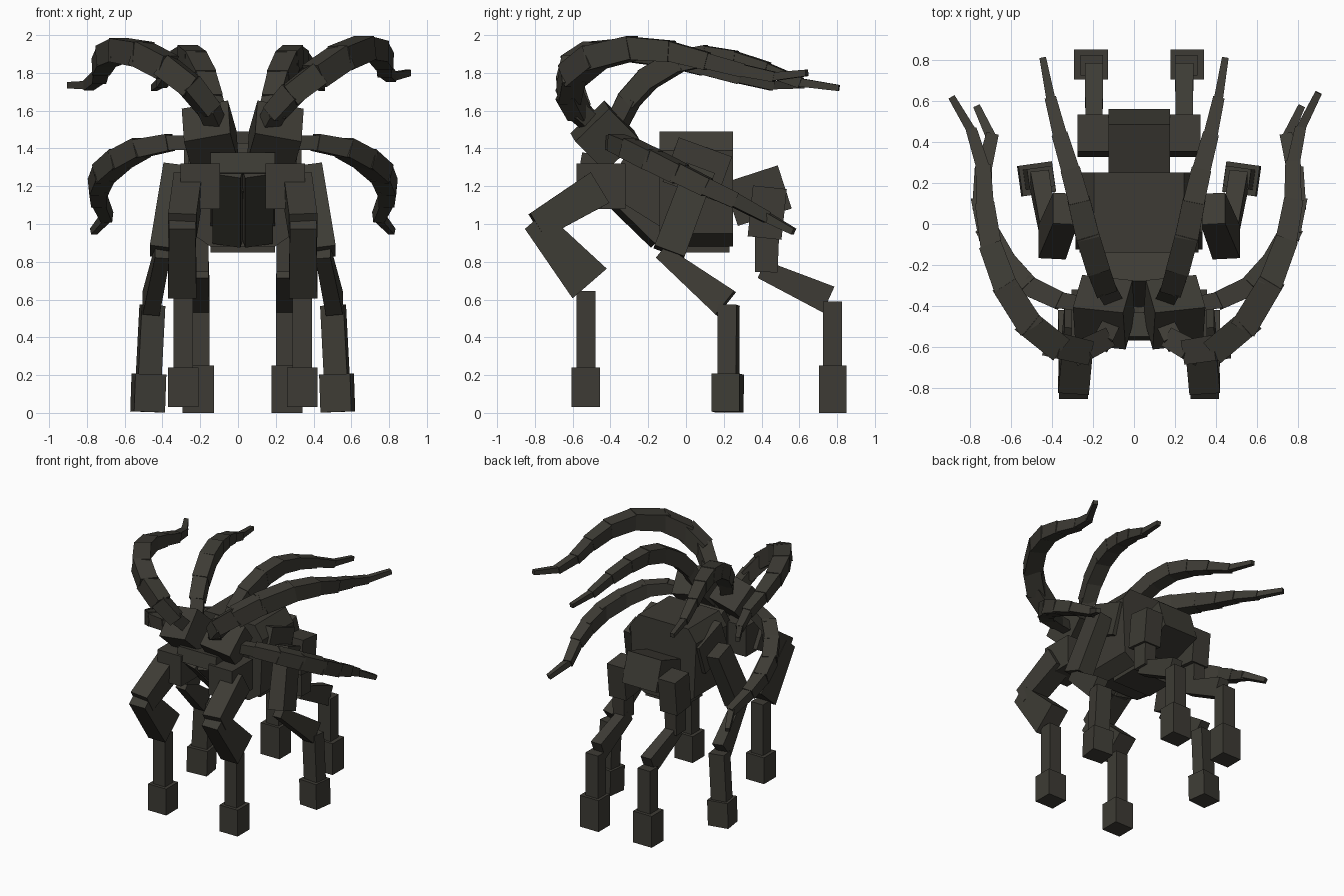
import bpy, bmesh, math
from mathutils import Vector, Matrix, Euler

if "Cube" in bpy.data.objects:
    bpy.data.objects.remove(bpy.data.objects["Cube"])

CX = 0.025  # mirror plane of the creature

mat = bpy.data.materials.new("dark_olive_hide")
mat.diffuse_color = (0.047, 0.044, 0.035, 1)
mat.use_nodes = True
mat.node_tree.nodes["Principled BSDF"].inputs["Base Color"].default_value = mat.diffuse_color


def finish(name, bm):
    bmesh.ops.recalc_face_normals(bm, faces=bm.faces)
    me = bpy.data.meshes.new(name)
    bm.to_mesh(me)
    bm.free()
    me.materials.append(mat)
    ob = bpy.data.objects.new(name, me)
    ob.location.x = CX
    bpy.context.collection.objects.link(ob)
    return ob


def box(name, c, size, rot=(0, 0, 0), s=1):
    """Rotated box; s = -1 mirrors it to the other side."""
    bm = bmesh.new()
    e = Euler([math.radians(a) for a in rot]).to_matrix().to_4x4()
    m = Matrix.Diagonal((s, 1, 1, 1)) @ Matrix.Translation(c) @ e @ Matrix.Diagonal((*size, 1))
    bmesh.ops.create_cube(bm, size=1, matrix=m)
    return finish(name, bm)


def add_beam(bm, a, b, wa, ta, wb, tb, side=None, s=1):
    """Tapered four-sided beam from a to b (width w, thickness t)."""
    a, b = Vector(a), Vector(b)
    d = (b - a).normalized()
    side = Vector(side) if side else d.cross(Vector((0, 0, 1)))
    side = (side - d * side.dot(d)).normalized()
    up = side.cross(d)
    rings = []
    for p, w, t in ((a, wa, ta), (b, wb, tb)):
        ring = []
        for i, j in ((-1, -1), (1, -1), (1, 1), (-1, 1)):
            v = p + side * (i * w / 2) + up * (j * t / 2)
            ring.append(bm.verts.new((v.x * s, v.y, v.z)))
        rings.append(ring)
    r0, r1 = rings
    bm.faces.new(r0)
    bm.faces.new(r1)
    for i in range(4):
        k = (i + 1) % 4
        bm.faces.new((r0[i], r0[k], r1[k], r1[i]))


def beam(name, *args, s=1, side=(1, 0, 0)):
    bm = bmesh.new()
    add_beam(bm, *args, side=side, s=s)
    return finish(name, bm)


def tentacle(name, pts, widths, s, spread=0):
    """Chain of overlapping blocks; spread bends the tip outward."""
    n = len(pts) - 1
    path = [Vector(p) + Vector((spread * i / n, 0, 0)) for i, p in enumerate(pts)]
    bm = bmesh.new()
    for i in range(n):
        a, b = path[i], path[i + 1]
        d = (b - a).normalized()
        k, w = widths[i], widths[i] * 0.45 + widths[i + 1] * 0.55
        ext = k * 0.13
        add_beam(bm, a - d * ext, b + d * (ext if i < n - 1 else 0), k, k, w, w, s=s)
    return finish(name, bm)


# torso with bevelled shoulders, extruded along y
profile = [(0.22, 1.49), (0.29, 1.39), (0.27, 0.95), (0.17, 0.88)]
profile += [(-x, z) for x, z in reversed(profile)]
bm = bmesh.new()
front = [bm.verts.new((x, -0.14, z)) for x, z in profile]
back = [bm.verts.new((x, 0.25, z)) for x, z in profile]
bm.faces.new(front)
bm.faces.new(back)
for i in range(len(profile)):
    k = (i + 1) % len(profile)
    bm.faces.new((front[i], front[k], back[k], back[i]))
finish("torso", bm)

# central body parts
box("belly", (0, 0.115, 0.93), (0.34, 0.23, 0.16))
box("neck", (0, -0.18, 1.19), (0.34, 0.42, 0.3), (-32, 0, 0))
box("brow_plate", (0, -0.5, 1.315), (0.34, 0.12, 0.11), (-10, 0, 0))
box("rump", (0, 0.38, 1.15), (0.3, 0.3, 0.24), (18, 0, 0))

# tentacle paths and widths; the crown pair differs from side to side
crown = {
    1: [(.12, -.47, 1.5), (.17, -.57, 1.59), (.26, -.62, 1.69), (.39, -.6, 1.79), (.52, -.49, 1.88),
        (.64, -.29, 1.93), (.715, -.09, 1.915), (.75, .1, 1.865), (.75, .29, 1.815), (.785, .46, 1.78),
        (.875, .64, 1.8)],
    -1: [(.13, -.47, 1.5), (.18, -.57, 1.61), (.28, -.62, 1.735), (.41, -.59, 1.835), (.535, -.49, 1.9),
         (.65, -.31, 1.92), (.72, -.12, 1.89), (.75, .08, 1.835), (.76, .27, 1.78), (.815, .45, 1.735),
         (.915, .62, 1.735)]}
crown_w = [.085, .1, .12, .13, .13, .12, .105, .085, .065, .045, .025]
back_t = [(.125, -.38, 1.5), (.165, -.3, 1.66), (.195, -.2, 1.77), (.235, -.05, 1.86), (.265, .1, 1.89),
          (.3, .25, 1.87), (.345, .42, 1.82), (.385, .6, 1.75), (.42, .81, 1.72)]
back_w = [.09, .105, .115, .115, .105, .09, .07, .045, .022]
side_t = [(.22, -.4, 1.43), (.395, -.37, 1.43), (.545, -.3, 1.4), (.655, -.18, 1.34), (.735, -.04, 1.27),
          (.765, .1, 1.2), (.76, .25, 1.13), (.72, .42, 1.04), (.79, .57, .96)]
side_w = [.07, .09, .105, .11, .105, .095, .075, .05, .022]

for s, tag in ((1, "right"), (-1, "left")):
    # paired heads, shoulders and chest plates
    box("head_" + tag, (0.172, -0.43, 1.465), (0.25, 0.23, 0.25), (-45, 10, 6), s)
    box("shoulder_" + tag, (0.225, -0.45, 1.2), (0.21, 0.26, 0.24), s=s)
    beam("chest_plate_" + tag, (.08, -.52, 1.29), (.075, -.14, .92), .16, .1, .15, .1,
         side=(1, .15, .15), s=s)
    box("hip_plate_" + tag, (0.28, 0.06, 1.29), (0.06, 0.3, 0.25), (-20, 0, 0), s)

    # front leg
    u = 0.32
    beam("front_thigh_" + tag, (u - .03, -.46, 1.19), (u, -.79, .99), .15, .19, .15, .15, s=s)
    beam("front_shin_" + tag, (u, -.80, 1.02), (u, -.51, .685), .14, .14, .15, .24, s=s)
    box("front_ankle_" + tag, (u - .005, -.53, .43), (.105, .1, .43), s=s)
    box("front_foot_" + tag, (u - .005, -.53, .135), (.16, .15, .21), s=s)

    # middle leg
    beam("middle_thigh_" + tag, (.36, .075, 1.29), (.425, -.09, .85), .12, .16, .135, .17, s=s)
    beam("middle_shin_" + tag, (.425, -.13, .85), (.485, .21, .58), .08, .08, .09, .16, s=s)
    box("middle_ankle_" + tag, (.488, .225, .38), (.125, .1, .38), (0, -3, -8), s)
    box("middle_foot_" + tag, (.5, .22, .105), (.165, .15, .2), (0, -2, -8), s)

    # rear leg
    u = 0.23
    box("rear_hip_" + tag, (u - .005, .43, 1.06), (.15, .18, .27), (-6, 0, 0), s)
    beam("rear_thigh_" + tag, (u, .43, 1.0), (u, .425, .745), .1, .13, .1, .12, s=s)
    beam("rear_shin_" + tag, (u - .01, .4, .76), (u - .01, .755, .6), .08, .1, .09, .15, s=s)
    box("rear_ankle_" + tag, (u, .775, .4), (.11, .1, .38), s=s)
    box("rear_foot_" + tag, (u + .005, .777, .125), (.165, .146, .25), s=s)

    # tentacles
    tentacle("crown_tentacle_" + tag, crown[s], crown_w, s)
    tentacle("back_tentacle_" + tag, back_t, back_w, s, 0 if s > 0 else 0.05)
    tentacle("side_tentacle_" + tag, side_t, side_w, s)
